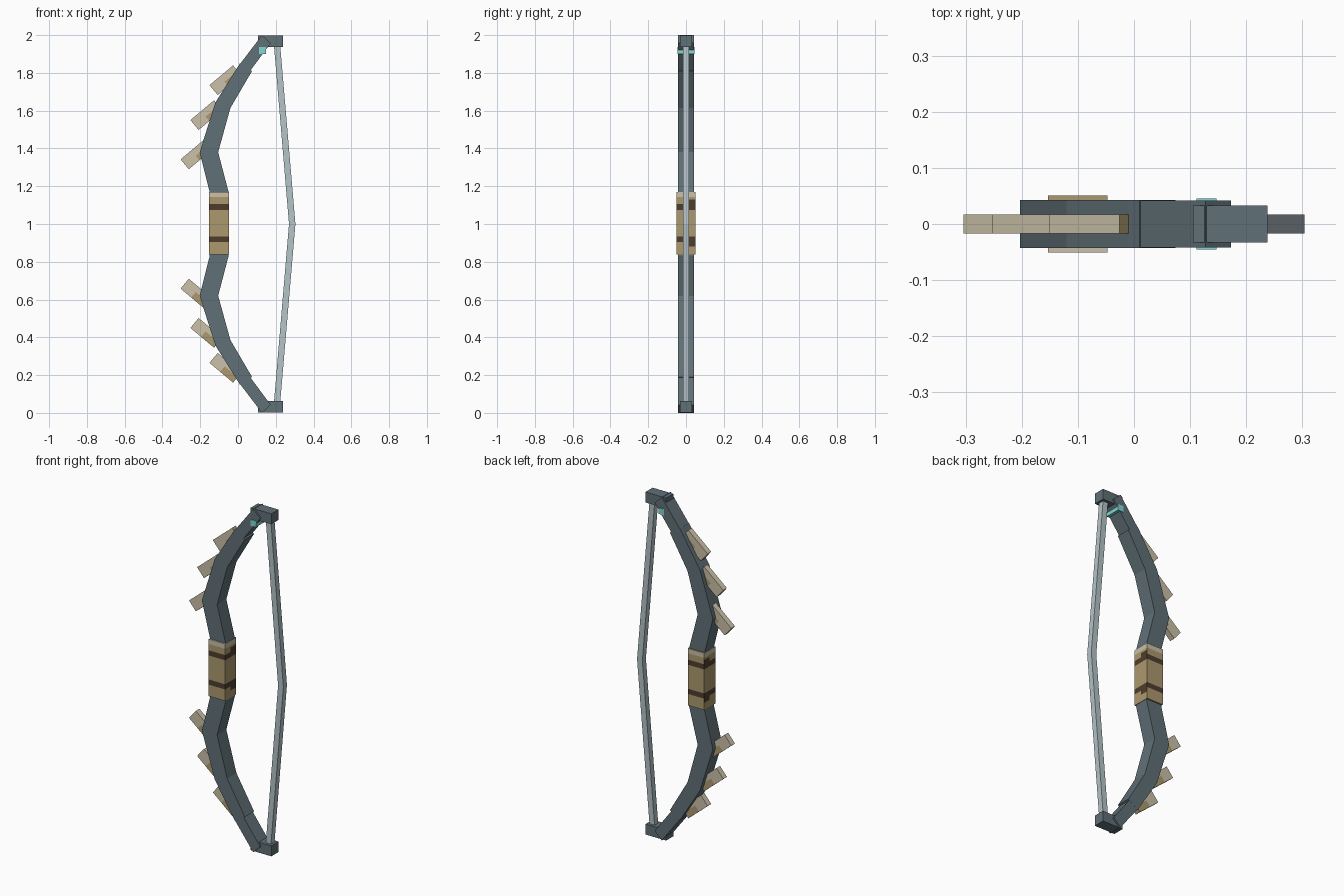
import bpy
import bmesh
from math import sin, cos, radians
from mathutils import Vector

cube = bpy.data.objects.get("Cube")
if cube:
    bpy.data.objects.remove(cube)


def material(name, rgb):
    m = bpy.data.materials.new(name)
    m.use_nodes = True
    m.diffuse_color = (*rgb, 1)
    m.node_tree.nodes["Principled BSDF"].inputs["Base Color"].default_value = (*rgb, 1)
    return m


SLATE = material("slate", (0.117, 0.162, 0.184))
SILVER = material("silver", (0.456, 0.546, 0.578))
BEIGE = material("beige", (0.597, 0.533, 0.392))
TAN = material("tan", (0.413, 0.314, 0.156))
BROWN = material("brown", (0.076, 0.048, 0.027))
TEAL = material("teal", (0.223, 0.679, 0.645))


def band(name, left, right, half, mats, cuts=(), rule=None):
    """Solid ribbon between two xz outlines, 2 * half thick in y."""
    bm = bmesh.new()
    a = [bm.verts.new((x, -half, z)) for x, z in left]
    b = [bm.verts.new((x, -half, z)) for x, z in right]
    faces = [bm.faces.new((a[i], b[i], b[i + 1], a[i + 1])) for i in range(len(a) - 1)]
    new = bmesh.ops.extrude_face_region(bm, geom=faces)["geom"]
    moved = [v for v in new if isinstance(v, bmesh.types.BMVert)]
    bmesh.ops.translate(bm, verts=moved, vec=(0, 2 * half, 0))
    for co, normal in cuts:
        bmesh.ops.bisect_plane(bm, geom=bm.verts[:] + bm.edges[:] + bm.faces[:],
                               plane_co=co, plane_no=normal)
    bmesh.ops.recalc_face_normals(bm, faces=bm.faces[:])
    if rule:
        for f in bm.faces:
            f.material_index = rule(f.calc_center_median())
    mesh = bpy.data.meshes.new(name)
    bm.to_mesh(mesh)
    bm.free()
    for m in mats:
        mesh.materials.append(m)
    obj = bpy.data.objects.new(name, mesh)
    bpy.context.collection.objects.link(obj)
    return obj


def box(name, x0, x1, z0, z1, half, mats, **kw):
    return band(name, [(x0, z0), (x0, z1)], [(x1, z0), (x1, z1)], half, mats, **kw)


def flip(points):
    """Mirror an outline about mid height."""
    return [(x, 2 - z) for x, z in points]


# Bent limb, running unbroken through the grip
outer = [(-0.15, 1.17), (-0.203, 1.38), (-0.12, 1.643), (0.01, 1.85)]
inner = [(-0.05, 1.17), (-0.105, 1.38), (-0.04, 1.615), (0.074, 1.809)]
band("limb", flip(outer)[::-1] + outer, flip(inner)[::-1] + inner, 0.0425, [SLATE])

# Bowstring, drawn slightly to a point at mid height
band("bowstring", [(0.19, 0.05), (0.27, 1), (0.19, 1.95)],
     [(0.223, 0.05), (0.304, 1), (0.223, 1.95)], 0.0165, [SILVER])


# Wrapped grip: dark bands that step wider at the back, pale upper edge
def grip_color(c):
    d = abs(c.z - 1.005)
    side = abs(c.x + 0.1) > 0.045
    if 0.07 < d < 0.1 or (side and c.y > 0 and 0.07 < d < 0.125):
        return 1
    if c.z > 1.165:
        return 2 if c.y < 0 else 0
    return 2 if c.z > 1.14 else 0


levels = [1.005 + s * d for s in (-1, 1) for d in (0.07, 0.1, 0.125)] + [1.142]
grip_cuts = [((0, 0, z), (0, 0, 1)) for z in levels] + [((0, 0, 0), (0, 1, 0))]
box("grip", -0.153, -0.047, 0.838, 1.17, 0.051, [TAN, BROWN, BEIGE],
    cuts=grip_cuts, rule=grip_color)

# Feathers: slanted slabs with a tan patch low on the inner end
ANGLE, LENGTH, WIDTH = radians(40), 0.163, 0.068


def feather(name, x, z, upper):
    side = 1 if upper else -1
    start = Vector((x, 0, z if upper else 2 - z))
    along = Vector((cos(ANGLE), 0, side * sin(ANGLE)))
    across = Vector((sin(ANGLE), 0, -side * cos(ANGLE)))
    left, right = [], []
    for p in (start, start + along * LENGTH):
        q = p + across * WIDTH
        left.append((p.x, p.z))
        right.append((q.x, q.z))

    def color(c):
        s = (c - start).dot(along) / LENGTH
        t = (c - start).dot(across) / WIDTH
        low = t > 0.55 if upper else t < 0.55
        return int(s > 0.97 or (s > 0.45 and low))

    cuts = [(start + along * LENGTH * 0.45, along), (start + across * WIDTH * 0.55, across)]
    band(name, left, right, 0.0165, [BEIGE, TAN], cuts=cuts, rule=color)


for upper, label in ((True, "upper"), (False, "lower")):
    for i, (x, z) in enumerate([(-0.304, 1.342), (-0.252, 1.55), (-0.151, 1.735)]):
        feather(f"{label}_feather_{i + 1}", x, z, upper)

    # Narrow limb tip and the block that holds the string
    end_outer, end_inner = [(-0.01, 1.82), (0.127, 2.0)], [(0.045, 1.785), (0.173, 1.957)]
    block = [(0.105, 1.937), (0.105, 1.998)], [(0.238, 1.937), (0.238, 1.998)]
    for part, (l, r), half in (("limb_tip", (end_outer, end_inner), 0.042),
                               ("string_block", block, 0.033)):
        if not upper:
            l, r = flip(l), flip(r)
        band(f"{label}_{part}", l, r, half, [SLATE])

# Small teal pin through the upper tip
box("upper_pin", 0.111, 0.147, 1.9, 1.936, 0.0455, [TEAL])
